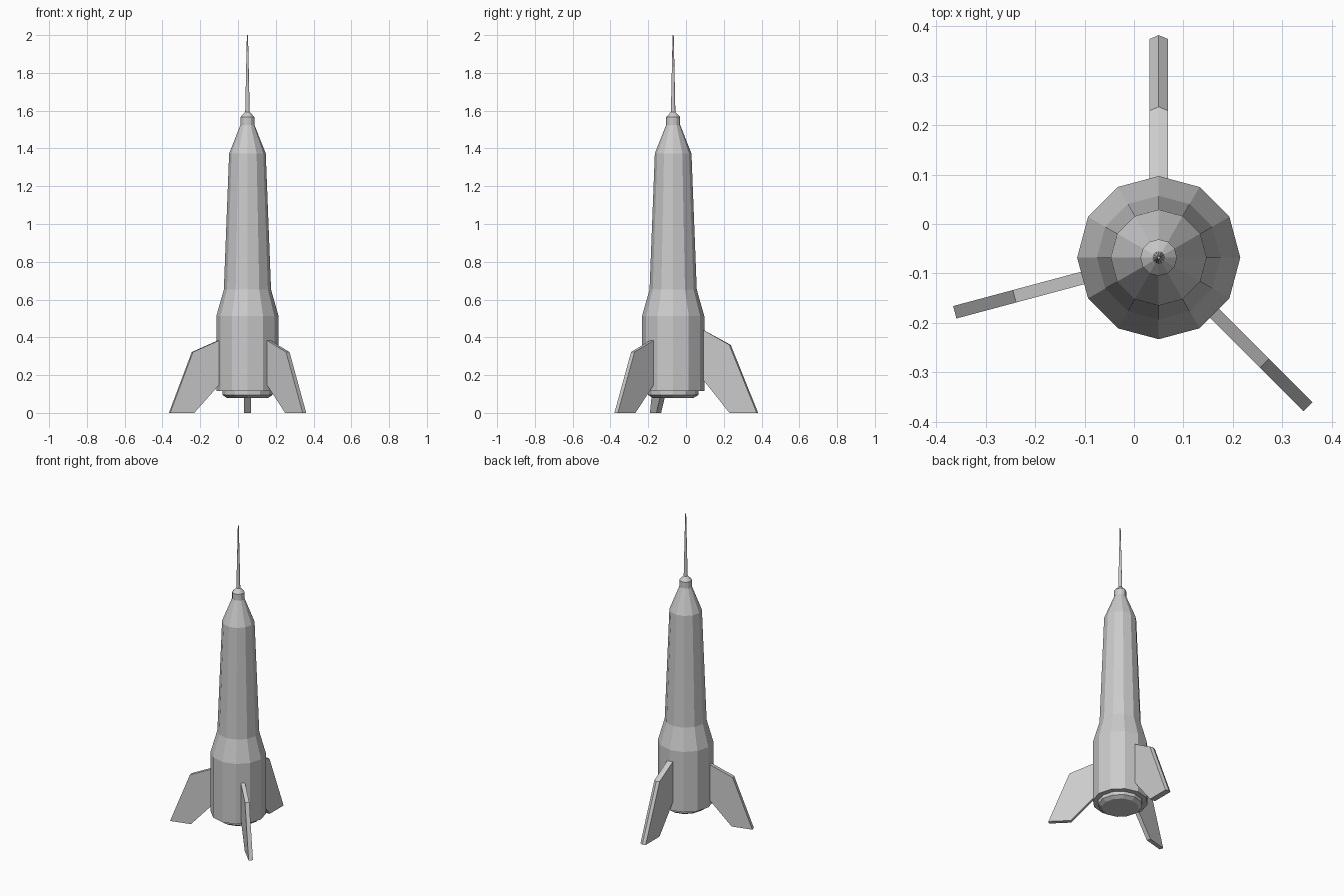
import bpy, bmesh, math
from mathutils import Matrix, Vector

if "Cube" in bpy.data.objects:
    bpy.data.objects.remove(bpy.data.objects["Cube"])

AXIS = Vector((0.05, -0.068, 0))


def finish(bm, name):
    bmesh.ops.recalc_face_normals(bm, faces=bm.faces[:])
    me = bpy.data.meshes.new(name)
    bm.to_mesh(me)
    bm.free()
    ob = bpy.data.objects.new(name, me)
    bpy.context.collection.objects.link(ob)
    return ob


def lathe(name, profile, sides=12):
    """Closed flat-faced solid from (radius, z) pairs."""
    bm = bmesh.new()
    rings = []
    for r, z in profile:
        rings.append([bm.verts.new(AXIS + Vector((
            r * math.cos(math.tau * i / sides),
            r * math.sin(math.tau * i / sides), z))) for i in range(sides)])
    for a, b in zip(rings, rings[1:]):
        for i in range(sides):
            j = (i + 1) % sides
            bm.faces.new((a[i], a[j], b[j], b[i]))
    bm.faces.new(rings[0][::-1])
    bm.faces.new(rings[-1])
    return finish(bm, name)


def fin(name, angle, outline, half_width, ridge=0.0):
    """Radial plate; outline is (radius, z), points 1 and 2 are the outer edge.
    ridge pulls the side corners of the outer edge back to form a crease."""
    bm = bmesh.new()
    rot = Matrix.Rotation(math.radians(angle), 4, 'Z')
    layers = []
    for t in ((-1, 0, 1) if ridge else (-1, 1)):
        layers.append([bm.verts.new(AXIS + rot @ Vector((
            r - (ridge * abs(t) if k in (1, 2) else 0), t * half_width, z)))
            for k, (r, z) in enumerate(outline)])
    n = len(outline)
    for a, b in zip(layers, layers[1:]):
        for i in range(n):
            j = (i + 1) % n
            bm.faces.new((a[i], a[j], b[j], b[i]))
    bm.faces.new(layers[0][::-1])
    bm.faces.new(layers[-1])
    return finish(bm, name)


# Hull: booster, shoulder, tapered body, nose cone and collar
lathe("hull", [(0.165, 0.117), (0.165, 0.512), (0.125, 0.653), (0.097, 1.373),
               (0.037, 1.525), (0.037, 1.566), (0.012, 1.593)])

# Engine plate under the hull
lathe("engine_nozzle", [(0.11, 0.08), (0.133, 0.095), (0.133, 0.125)])

# Nose needle
lathe("nose_needle", [(0.012, 1.585), (0.0085, 1.75), (0.003, 2.0)])

# Two slim fins and one larger ridged rear fin
small = [(0.14, 0.392), (0.302, 0.322), (0.427, 0.0), (0.295, 0.0), (0.14, 0.168)]
large = [(0.14, 0.45), (0.305, 0.36), (0.45, 0.0), (0.298, 0.0), (0.14, 0.198)]
fin("left_fin", 195, small, 0.013)
fin("right_fin", 315, small, 0.013)
fin("rear_fin", 90, large, 0.019, ridge=0.008)
